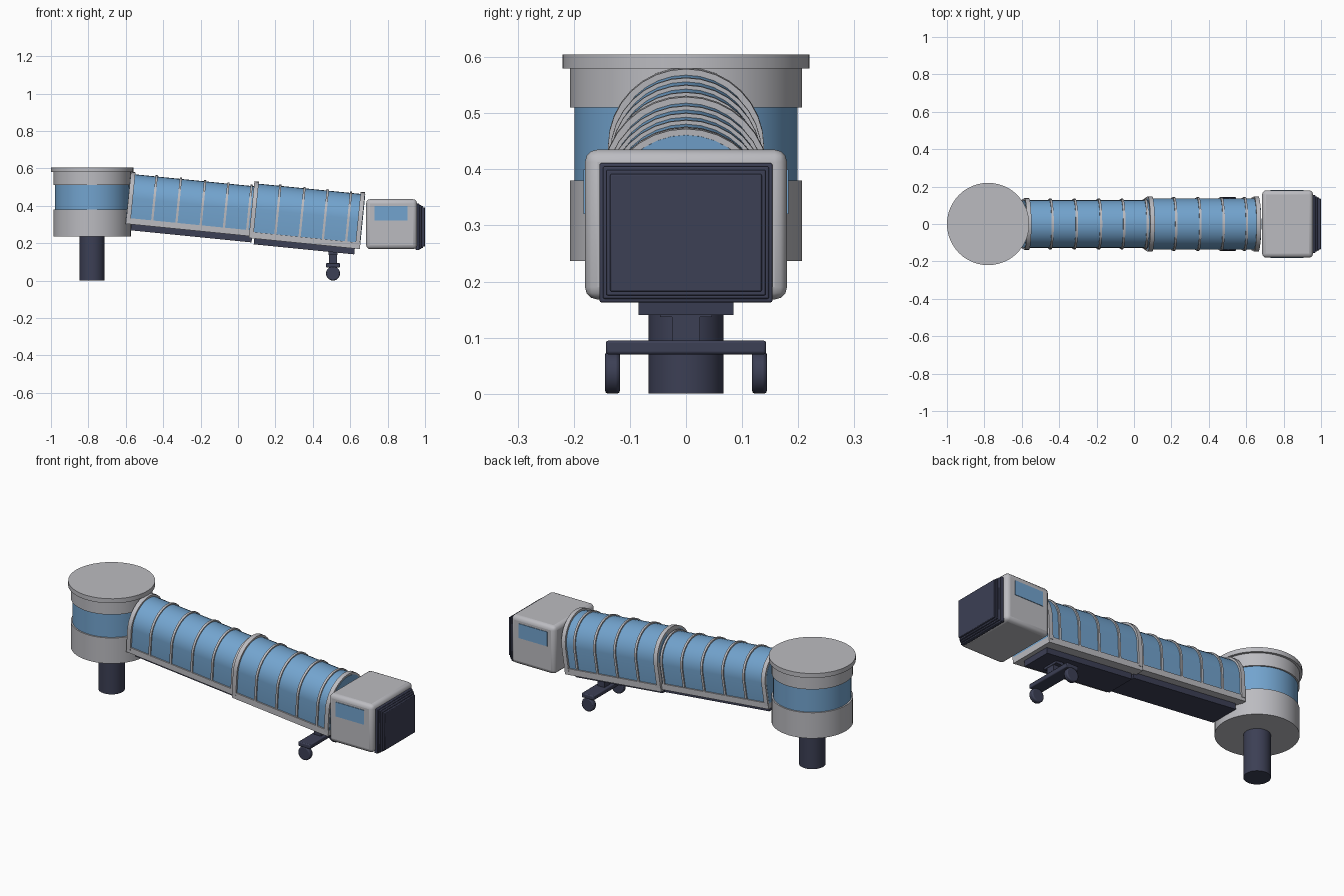
import bpy, bmesh, math
from mathutils import Vector, Matrix

cube = bpy.data.objects.get("Cube")
if cube:
    bpy.data.objects.remove(cube, do_unlink=True)


def material(name, rgb):
    m = bpy.data.materials.new(name)
    m.diffuse_color = (*rgb, 1)
    m.use_nodes = True
    bsdf = next(n for n in m.node_tree.nodes if n.type == 'BSDF_PRINCIPLED')
    bsdf.inputs["Base Color"].default_value = (*rgb, 1)
    return m


GREY = material("light grey", (0.50, 0.50, 0.53))
BLUE = material("glass blue", (0.17, 0.37, 0.62))
DARK = material("dark navy", (0.045, 0.05, 0.09))


def finish(name, bm, mat, bevel=0, segments=2):
    bmesh.ops.recalc_face_normals(bm, faces=bm.faces)
    mesh = bpy.data.meshes.new(name)
    bm.to_mesh(mesh)
    bm.free()
    mesh.materials.append(mat)
    ob = bpy.data.objects.new(name, mesh)
    bpy.context.collection.objects.link(ob)
    bpy.ops.object.select_all(action='DESELECT')
    ob.select_set(True)
    bpy.context.view_layer.objects.active = ob
    bpy.ops.object.shade_smooth_by_angle(angle=math.radians(30))
    if bevel:
        mod = ob.modifiers.new("Bevel", 'BEVEL')
        mod.width, mod.segments = bevel, segments
        mod.limit_method = 'ANGLE'
    return ob


def box(name, x, y, z, mat, bevel=0, segments=2):
    """Box from (min, max) ranges."""
    bm = bmesh.new()
    bmesh.ops.create_cube(bm, size=1)
    for v in bm.verts:
        v.co = Vector([(r[0] + r[1]) / 2 + c * (r[1] - r[0])
                       for c, r in zip(v.co, (x, y, z))])
    return finish(name, bm, mat, bevel, segments)


def cylinder(name, centre, radius, depth, mat, segments=48, axis='Z', bevel=0):
    bm = bmesh.new()
    bmesh.ops.create_cone(bm, cap_ends=True, segments=segments, radius1=radius,
                          radius2=radius, depth=depth)
    if axis == 'Y':
        bmesh.ops.rotate(bm, verts=bm.verts, matrix=Matrix.Rotation(math.pi / 2, 3, 'X'))
    bmesh.ops.translate(bm, verts=bm.verts, vec=centre)
    return finish(name, bm, mat, bevel)


# Rotunda: column, drum, glazed band and roof
RX = -0.78
for name, r, z0, z1, mat in (
        ("rotunda_column", 0.067, 0.0, 0.25, DARK),
        ("rotunda_base", 0.207, 0.237, 0.38, GREY),
        ("rotunda_window_band", 0.199, 0.375, 0.515, BLUE),
        ("rotunda_upper_ring", 0.207, 0.51, 0.585, GREY),
        ("rotunda_roof", 0.22, 0.58, 0.605, GREY)):
    cylinder(name, (RX, 0, (z0 + z1) / 2), r, z1 - z0, mat)

# Sloping tunnel sections
TILT = math.atan(0.1)


def arch(name, radius, floor, x0, x1, mat):
    """Arched prism along local x; the walls lean in slightly below the axis."""
    pts = [(radius * math.cos(math.pi * i / 16), radius * math.sin(math.pi * i / 16))
           for i in range(17)]
    pts = [(radius * 0.94, floor)] + pts + [(-radius * 0.94, floor)]
    bm = bmesh.new()
    a, b = [[bm.verts.new((x, y, z)) for y, z in pts] for x in (x0, x1)]
    n = len(pts)
    for i in range(n):
        j = (i + 1) % n
        bm.faces.new((a[i], a[j], b[j], b[i]))
    bm.faces.new(a)
    bm.faces.new(b)
    return finish(name, bm, mat)


def tunnel(name, origin, length, radius, floor, slab, beam, rings, frames, beam_x):
    parts = [arch(name + "_shell", radius, floor, 0, length, BLUE)]
    for i, x in enumerate(rings):
        parts.append(arch(f"{name}_rib_{i + 1}", radius + 0.007, floor,
                          x - 0.006, x + 0.006, GREY))
    for i, x in enumerate(frames):
        parts.append(arch(f"{name}_frame_{i + 1}", radius + 0.011, floor - 0.012,
                          x - 0.012, x + 0.012, GREY))
    parts.append(box(name + "_floor", (0, length), (-radius, radius),
                     (slab, floor + 0.002), GREY))
    parts.append(box(name + "_under_beam", beam_x, (-0.085, 0.085),
                     (beam, slab + 0.005), DARK))
    for ob in parts:
        ob.location = origin
        ob.rotation_euler = (0, TILT, 0)


tunnel("inner_tunnel", (-0.587, 0, 0.443), 0.672, 0.128, -0.110, -0.140, -0.172,
       [0.14, 0.27, 0.40, 0.525, 0.65], [0.013], (0.03, 0.68))
tunnel("outer_tunnel", (0.073, 0, 0.384), 0.597, 0.137, -0.125, -0.157, -0.188,
       [0.14, 0.27, 0.395, 0.52], [0.012, 0.583], (0.03, 0.57))

# Wheel bogie under the outer tunnel
GX = 0.508
box("gear_mount", (GX - 0.024, GX + 0.024), (-0.046, 0.046), (0.137, 0.18), DARK)
box("gear_leg", (GX - 0.022, GX + 0.022), (-0.025, 0.025), (0.08, 0.145), DARK)
box("gear_crossbar", (GX - 0.037, GX + 0.037), (-0.143, 0.143), (0.07, 0.095), DARK, 0.005)
for side, s in (("left", 1), ("right", -1)):
    cylinder(f"gear_wheel_{side}", (GX, s * 0.131, 0.0375), 0.0375, 0.027, DARK,
             24, 'Y', 0.006)

# Cab with side windows
box("cab", (0.685, 0.957), (-0.18, 0.18), (0.168, 0.435), GREY, 0.022, 3)
for side, s in (("left", 1), ("right", -1)):
    y = sorted((s * 0.176, s * 0.183))
    box(f"cab_window_{side}", (0.73, 0.905), y, (0.32, 0.40), BLUE)

# Folding bellows on the cab front
for i, (w, x0, x1) in enumerate(((0.154, 0.95, 0.970), (0.148, 0.965, 0.980),
                                 (0.142, 0.975, 0.990), (0.135, 0.985, 1.0))):
    inset = 0.154 - w
    box(f"bellows_fold_{i + 1}", (x0, x1), (-w, w),
        (0.163 + inset, 0.411 - inset), DARK, 0.003)
